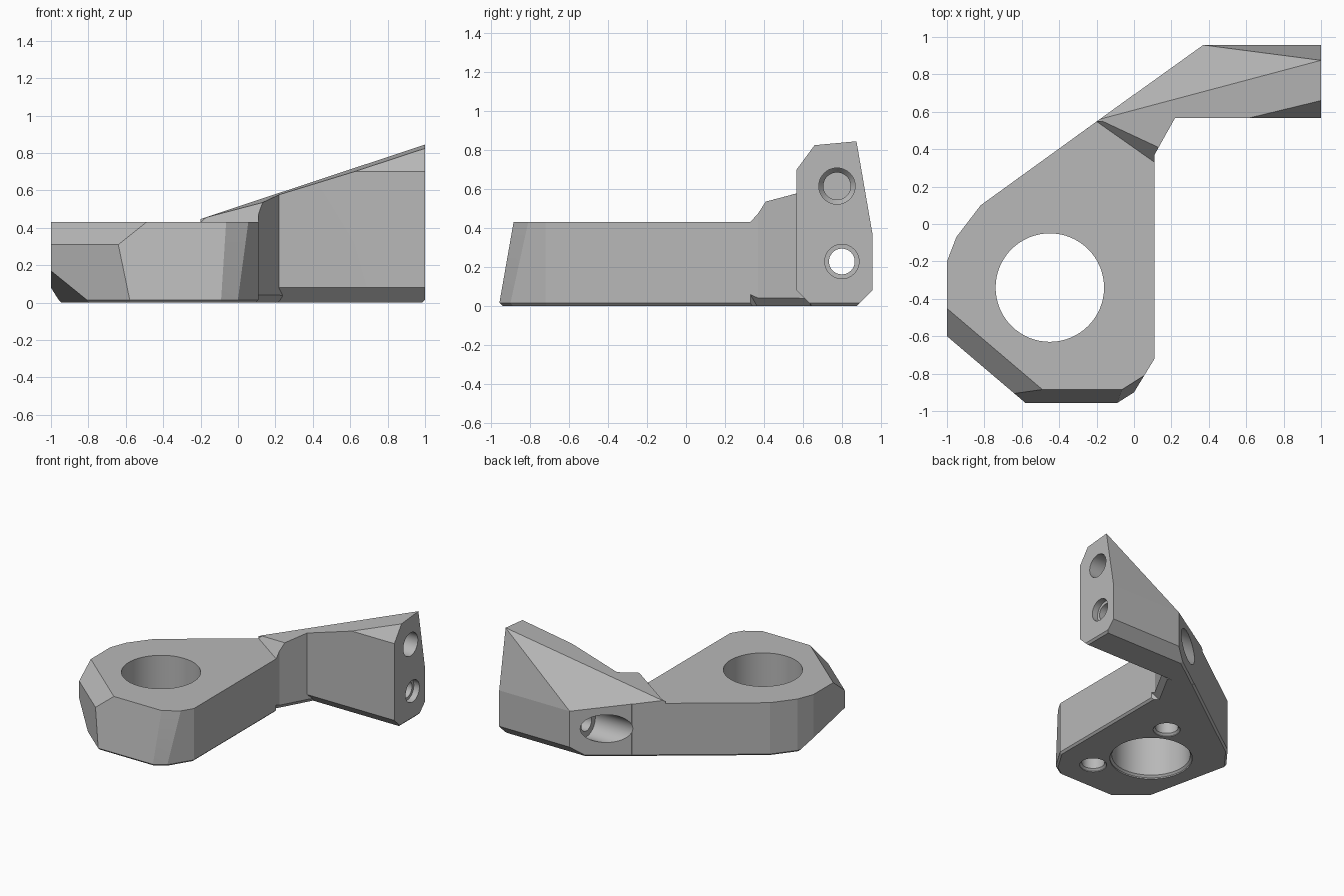
import bpy, bmesh, math
from mathutils import Vector

cube = bpy.data.objects.get("Cube")
if cube:
    bpy.data.objects.remove(cube, do_unlink=True)

grey = bpy.data.materials.new("plain grey")
grey.use_nodes = True
grey.diffuse_color = (0.48, 0.48, 0.48, 1)
grey.node_tree.nodes["Principled BSDF"].inputs["Base Color"].default_value = grey.diffuse_color


def make_object(name, bm):
    bmesh.ops.recalc_face_normals(bm, faces=bm.faces[:])
    mesh = bpy.data.meshes.new(name)
    bm.to_mesh(mesh)
    bm.free()
    mesh.materials.append(grey)
    obj = bpy.data.objects.new(name, mesh)
    bpy.context.collection.objects.link(obj)
    return obj


def slice_off(bm, inside, points):
    """Trim along the plane through three points, keeping the inside point."""
    a, b, c = map(Vector, points)
    normal = (b - a).cross(c - a).normalized()
    if normal.dot(inside - a) > 0:
        normal.negate()
    bmesh.ops.bisect_plane(bm, geom=bm.verts[:] + bm.edges[:] + bm.faces[:], dist=1e-5,
                           plane_co=a, plane_no=normal, clear_outer=True)
    bmesh.ops.holes_fill(bm, edges=[e for e in bm.edges if e.is_boundary], sides=0)


def block(name, outline, height, chamfers, cuts):
    """Extrude a plan outline, chamfer its lower edges and trim it with planes."""
    bm = bmesh.new()
    face = bm.faces.new([bm.verts.new((x, y, 0)) for x, y in outline])
    top = bmesh.ops.extrude_face_region(bm, geom=[face])["geom"]
    bmesh.ops.translate(bm, vec=(0, 0, height),
                        verts=[v for v in top if isinstance(v, bmesh.types.BMVert)])
    bmesh.ops.recalc_face_normals(bm, faces=bm.faces[:])
    pts = [Vector((x, y, 0)) for x, y in outline]
    inside = sum(pts, Vector()) / len(pts) + Vector((0, 0, 0.2))
    for cut in cuts:
        slice_off(bm, inside, cut)
    for i, size in enumerate(chamfers):
        if size:
            a, b = pts[i], pts[(i + 1) % len(pts)]
            out = (b - a).cross(Vector((0, 0, 1))).normalized()
            up = Vector((0, 0, size))
            slice_off(bm, inside, (a + up, b + up, a - out * size))
    return make_object(name, bm)


def boolean(target, tool, operation):
    mod = target.modifiers.new("join", 'BOOLEAN')
    mod.operation, mod.object, mod.solver = operation, tool, 'EXACT'
    bpy.context.view_layer.objects.active = target
    bpy.ops.object.modifier_apply(modifier=mod.name)
    bpy.data.objects.remove(tool, do_unlink=True)


def drill(target, start, axis, profile):
    """Cut a round hole; profile lists (distance along axis, radius)."""
    bm = bmesh.new()
    count = 64
    rot = Vector((0, 0, 1)).rotation_difference(Vector(axis))
    rings = []
    for dist, r in profile:
        rings.append([bm.verts.new(Vector(start) + rot @ Vector(
            (r * math.cos(math.tau * k / count), r * math.sin(math.tau * k / count), dist)))
            for k in range(count)])
    for low, high in zip(rings, rings[1:]):
        for k in range(count):
            n = (k + 1) % count
            bm.faces.new((low[k], low[n], high[n], high[k]))
    bm.faces.new(rings[0][::-1])
    bm.faces.new(rings[-1])
    tool = make_object("drill", bm)
    tool.hide_render = True
    boolean(target, tool, 'DIFFERENCE')


# Shared sloping planes on top of the arm
peak, back_corner = (1, 0.875, 0.845), (0.37, 0.957, 0.37)
arm_top = (peak, (1, 0.66, 0.825), (0.13, 0.41, 0.535))
back_slope = (back_corner, peak, (-0.15, 0.585, 0.447))
small = 0.015

# Flat base with sloped nose and corner facets
bracket = block(
    "bracket",
    [(-1, -0.6), (-0.58, -0.957), (-0.09, -0.957), (0, -0.9), (0.11, -0.72),
     (0.11, 0.33), (-0.2, 0.548), (-0.82, 0.1), (-0.95, -0.07), (-1, -0.2)],
    0.43, [small] * 5 + [0] + [small] * 4,
    [((-0.58, -0.957, 0.02), (-0.09, -0.957, 0.02), (-0.07, -0.885, 0.43)),
     ((-0.09, -0.957, 0.02), (0, -0.9, 0.02), (0.055, -0.81, 0.43)),
     ((-1, -0.6, 0.31), (-0.64, -0.906, 0.31), (-0.49, -0.885, 0.43)),
     ((-1, -0.2, 0.08), (-1, -0.6, 0.17), (-0.92, -0.2, 0))])

# Elbow between base and arm
elbow = block(
    "elbow",
    [(-0.2, 0.548), (0.11, 0.33), (0.11, 0.37), (0.22, 0.57), (0.25, 0.63), (0, 0.6926)],
    1, [0, 0, 0.04, 0, 0, small],
    [arm_top, back_slope, ((-0.2, 0.548, 0.43), (0.11, 0.33, 0.43), (0.13, 0.41, 0.535))])

# Rising arm
arm = block(
    "arm",
    [(-0.2, 0.548), (0.22, 0.568), (1, 0.568), (1, 0.957), (0.37, 0.957)],
    1, [0, 0.08, small, 0.08, small],
    [arm_top, back_slope, (back_corner, (1, 0.957, 0.37), peak),
     ((1, 0.66, 0.825), (1, 0.568, 0.70), (0.62, 0.568, 0.70))])

boolean(bracket, elbow, 'UNION')
boolean(bracket, arm, 'UNION')

# Large bore with a slightly relieved lower rim
drill(bracket, (-0.45, -0.34, 0), (0, 0, 1),
      [(-0.1, 0.305), (0.01, 0.305), (0.025, 0.29), (0.6, 0.29)])
# Blind sockets underneath
for x, y in ((-0.185, -0.69), (-0.267, 0.058)):
    drill(bracket, (x, y, 0), (0, 0, 1), [(-0.1, 0.1), (0.005, 0.1), (0.02, 0.085), (0.25, 0.085)])
# Upper blind hole in the arm end
drill(bracket, (1, 0.775, 0.615), (-1, 0, 0), [(-0.1, 0.093), (0.2, 0.093), (0.23, 0.07), (0.3, 0.07)])
# Lower through hole, counterbored at the slanted back wall
drill(bracket, (1, 0.8, 0.228), (-1, 0, 0),
      [(-0.1, 0.088), (0.05, 0.088), (0.051, 0.066), (0.67, 0.066), (0.671, 0.112), (1.3, 0.112)])

# Merge coplanar faces and smooth only the round walls
bm = bmesh.new()
bm.from_mesh(bracket.data)
bmesh.ops.remove_doubles(bm, verts=bm.verts[:], dist=1e-4)
bmesh.ops.dissolve_limit(bm, angle_limit=math.radians(0.5), verts=bm.verts[:], edges=bm.edges[:])
bm.to_mesh(bracket.data)
bm.free()
bpy.ops.object.select_all(action='DESELECT')
bracket.select_set(True)
bpy.context.view_layer.objects.active = bracket
bpy.ops.object.shade_smooth_by_angle(angle=math.radians(7))
